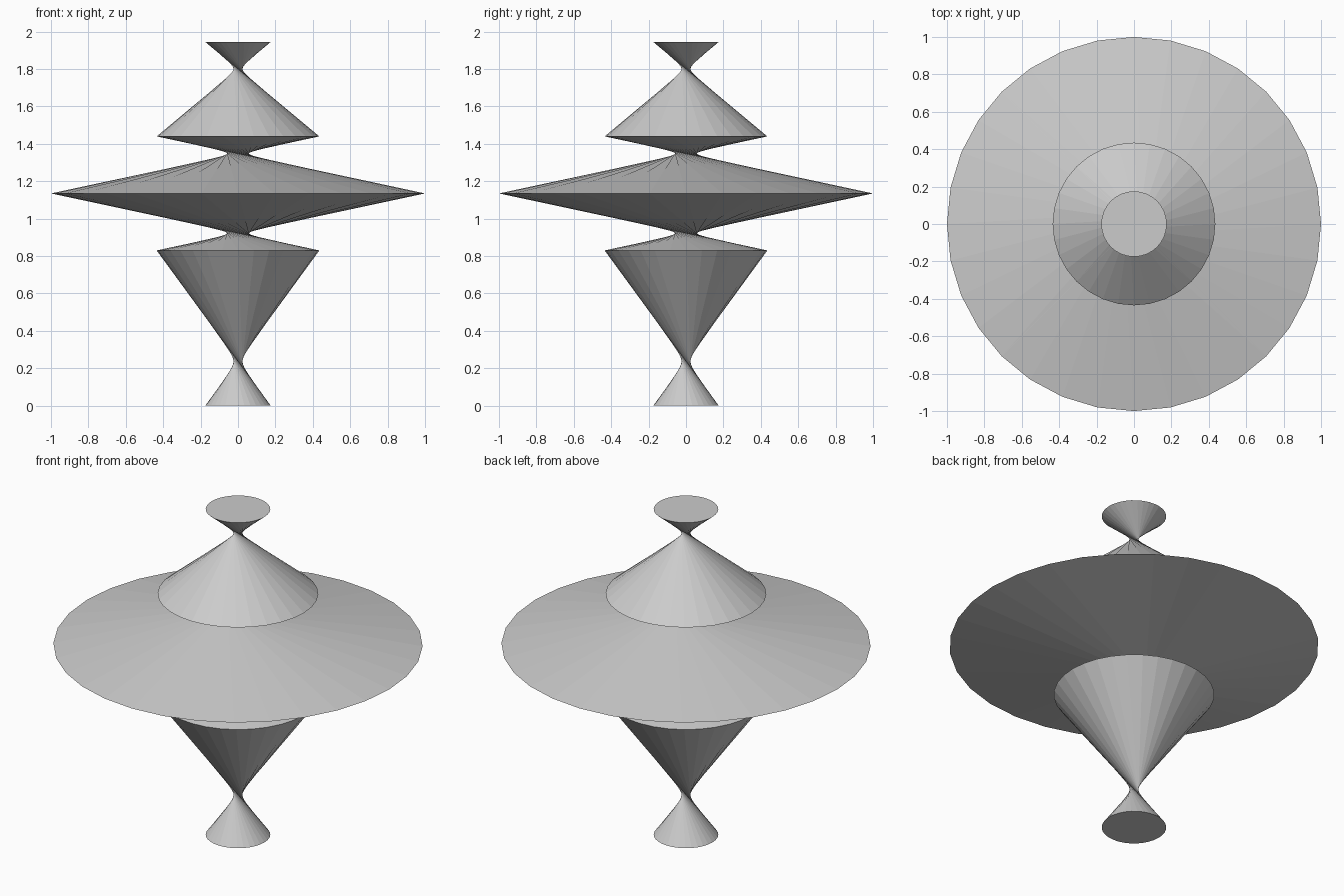
import bpy, bmesh
from math import cos, sin, tau

if "Cube" in bpy.data.objects:
    bpy.data.objects.remove(bpy.data.objects["Cube"])

SIDES = 32
# (radius, height) of each ring; every ring is turned half a turn from the last,
# so the walls cross over into narrow waists
RINGS = [(0.175, 0.0), (0.435, 0.83), (1.0, 1.135), (0.435, 1.44), (0.175, 1.945)]

bm = bmesh.new()


def add_ring(radius, z):
    return [bm.verts.new((radius * cos(tau * i / SIDES), radius * sin(tau * i / SIDES), z))
            for i in range(SIDES)]


rings = [add_ring(r, z) for r, z in RINGS]

# Crossed walls between neighbouring rings
half = SIDES // 2
for low, high in zip(rings, rings[1:]):
    for i in range(SIDES):
        a, b = low[i], low[(i + 1) % SIDES]
        c, d = high[(i + half + 1) % SIDES], high[(i + half) % SIDES]
        bm.faces.new((a, b, c))
        bm.faces.new((a, c, d))

# Flat end caps
bm.faces.new(rings[0][::-1])
bm.faces.new(rings[-1])

mesh = bpy.data.meshes.new("spinning_top")
bm.to_mesh(mesh)
bm.free()
bpy.context.collection.objects.link(bpy.data.objects.new("spinning_top", mesh))
